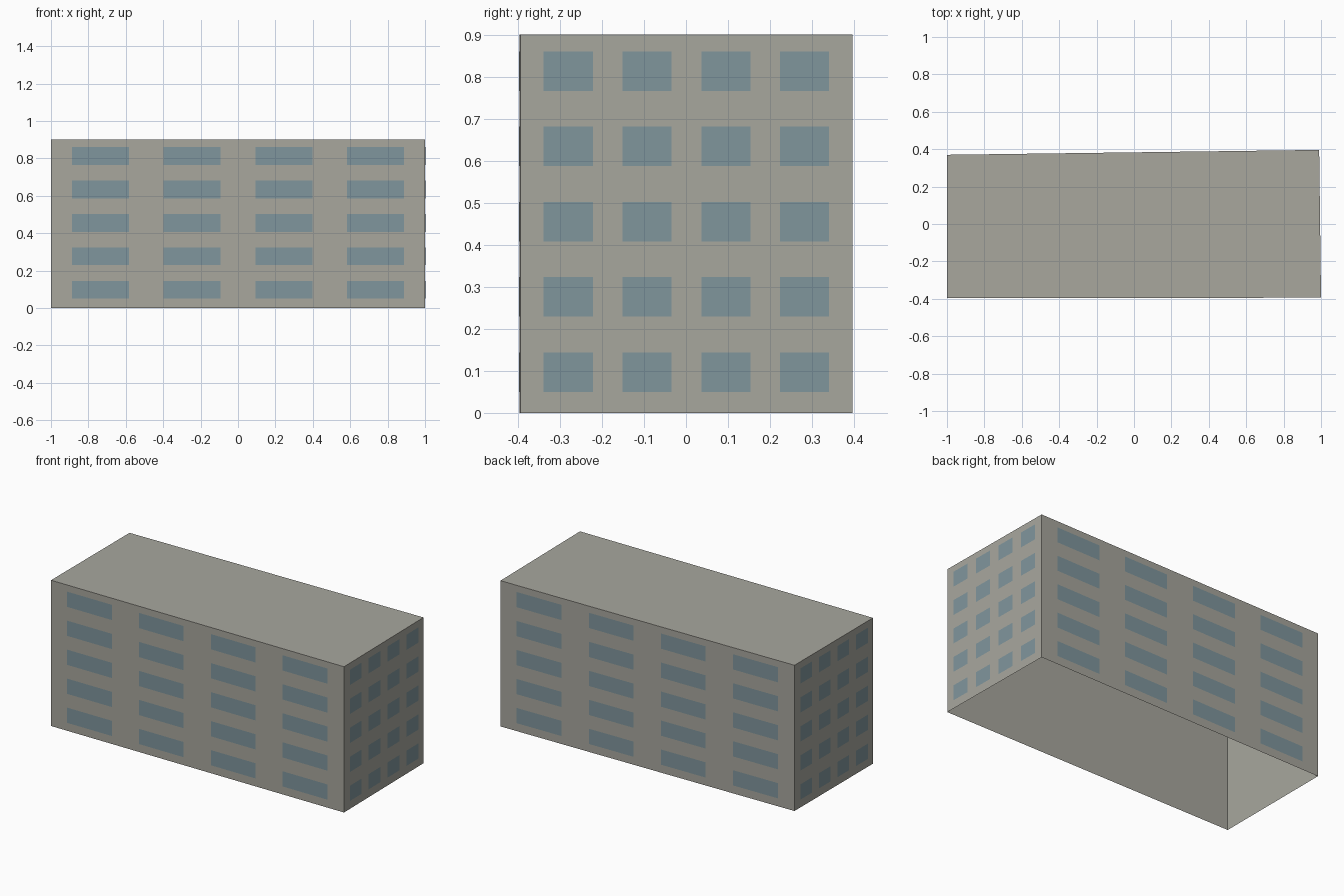
import bpy
import bmesh
from mathutils import Vector

cube = bpy.data.objects.get("Cube")
if cube:
    bpy.data.objects.remove(cube, do_unlink=True)


def make_material(name, rgb):
    """Flat material from 8-bit sRGB, stored as linear values."""
    linear = [((c / 255 + 0.055) / 1.055) ** 2.4 for c in rgb] + [1.0]
    mat = bpy.data.materials.new(name)
    mat.use_nodes = True
    mat.diffuse_color = linear
    bsdf = next(n for n in mat.node_tree.nodes if n.type == "BSDF_PRINCIPLED")
    bsdf.inputs["Base Color"].default_value = linear
    return mat


def make_object(name, bm, mat):
    mesh = bpy.data.meshes.new(name)
    bm.to_mesh(mesh)
    bm.free()
    mesh.materials.append(mat)
    obj = bpy.data.objects.new(name, mesh)
    bpy.context.collection.objects.link(obj)
    return obj


concrete = make_material("warm grey concrete", (168, 167, 158))
glass = make_material("blue grey glass", (128, 150, 157))

HEIGHT = 0.9
UP = Vector((0, 0, 1))
# Slightly skewed footprint, counter-clockwise from the front right corner
footprint = [Vector(p) for p in
             ((-1, -0.396, 0), (1, -0.394, 0), (0.99, 0.396, 0), (-1, 0.37, 0))]
sides = list(zip(("front", "left", "back", "right"),
                 footprint, footprint[1:] + footprint[:1]))

# Building shell: four walls and a flat roof, open underneath
bm = bmesh.new()
base = [bm.verts.new(p) for p in footprint]
top = [bm.verts.new(p + UP * HEIGHT) for p in footprint]
for i in range(4):
    j = (i + 1) % 4
    bm.faces.new((base[i], base[j], top[j], top[i]))
bm.faces.new(top)
make_object("building_shell", bm, concrete)


# Windows: a grid of thin panes on the outside of each wall
def add_windows(name, start, end, first, width, columns=4, rows=5):
    along = end - start
    outward = along.cross(UP).normalized() * 0.002
    pitch = (1 - 2 * first - width) / (columns - 1)
    bm = bmesh.new()
    for col in range(columns):
        u = first + col * pitch
        for row in range(rows):
            z = 0.05 + row * 0.179
            corners = ((u, z), (u + width, z),
                       (u + width, z + 0.094), (u, z + 0.094))
            bm.faces.new([bm.verts.new(start + along * a + UP * h + outward)
                          for a, h in corners])
    make_object(name, bm, glass)


for side, start, end in sides:
    is_long = side in ("front", "back")
    add_windows(side + "_windows", start, end,
                first=0.056 if is_long else 0.07,
                width=0.1525 if is_long else 0.148)
